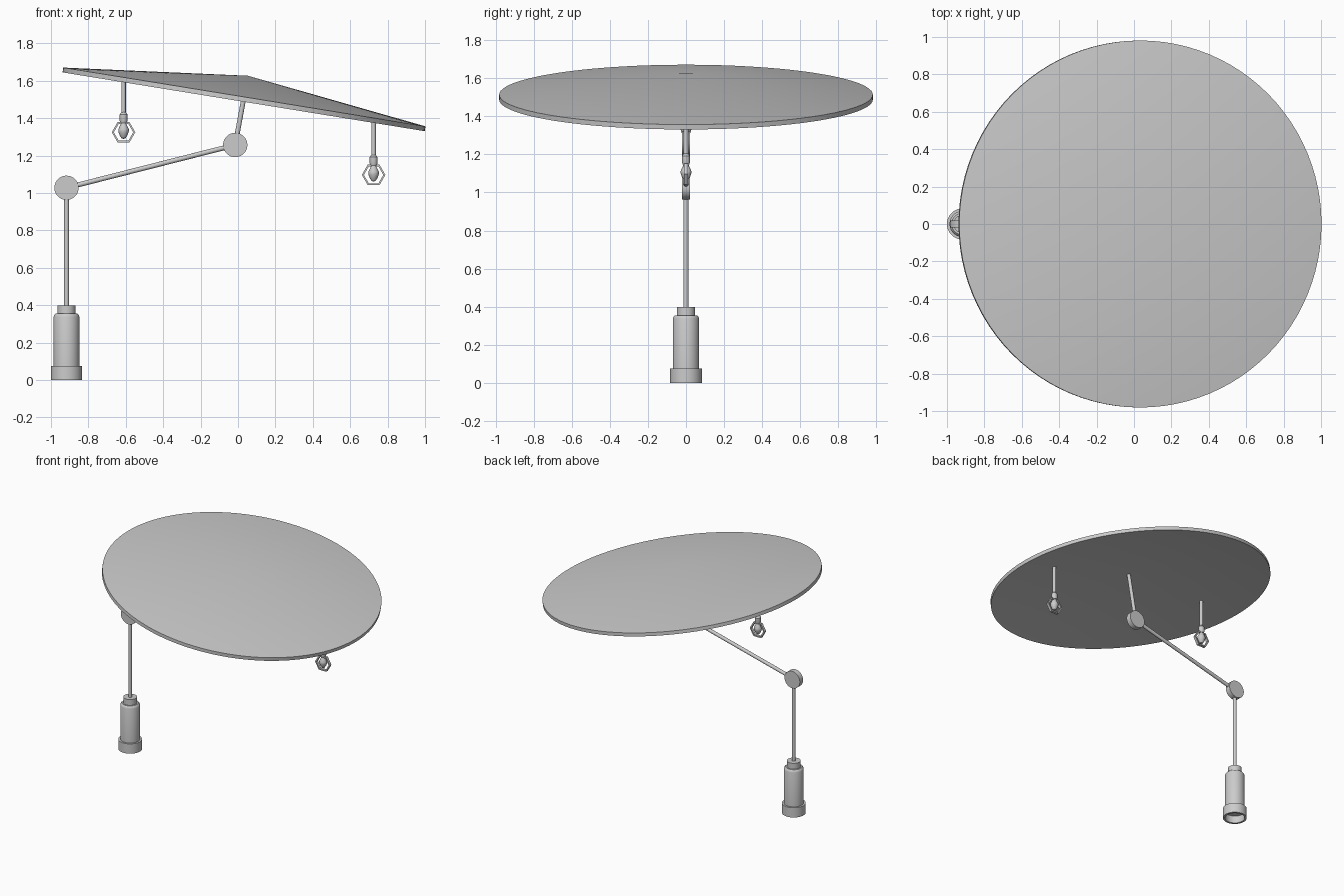
import bpy, bmesh, math
from mathutils import Vector, Matrix

if "Cube" in bpy.data.objects:
    bpy.data.objects.remove(bpy.data.objects["Cube"])

TILT = math.radians(9.22)
NORMAL = Vector((math.sin(TILT), 0, math.cos(TILT)))
RIM_CENTRE = Vector((0.03, 0, 1.488))
RADIUS, RISE, THICK = 0.981, 0.115, 0.026


def finish(name, bm, angle=35):
    bmesh.ops.remove_doubles(bm, verts=bm.verts, dist=1e-5)
    bmesh.ops.recalc_face_normals(bm, faces=bm.faces)
    mesh = bpy.data.meshes.new(name)
    bm.to_mesh(mesh)
    bm.free()
    ob = bpy.data.objects.new(name, mesh)
    bpy.context.collection.objects.link(ob)
    bpy.ops.object.select_all(action='DESELECT')
    ob.select_set(True)
    bpy.context.view_layer.objects.active = ob
    bpy.ops.object.shade_smooth_by_angle(angle=math.radians(angle))
    return ob


def lathe(name, profile, loc, sides=32, rot=None):
    """Revolve (radius, height) points about local z."""
    bm = bmesh.new()
    vs = [bm.verts.new((r, 0, z)) for r, z in profile]
    es = [bm.edges.new(p) for p in zip(vs, vs[1:])]
    bmesh.ops.spin(bm, geom=vs + es, cent=(0, 0, 0), axis=(0, 0, 1),
                   angle=2 * math.pi, steps=sides, use_merge=True)
    bmesh.ops.remove_doubles(bm, verts=bm.verts, dist=1e-5)
    bm.transform(Matrix.Translation(loc) @ (rot or Matrix()))
    return finish(name, bm)


def rod(name, a, b, r=0.013, sides=20):
    d = Vector(b) - Vector(a)
    rot = d.to_track_quat('Z', 'Y').to_matrix().to_4x4()
    return lathe(name, [(0, 0), (r, 0), (r, d.length), (0, d.length)], Vector(a), sides, rot)


# canopy: shallow tilted conical shell, hollow underneath
lathe("canopy", [(0, RISE), (RADIUS, 0), (RADIUS, THICK), (0, RISE + THICK)],
      RIM_CENTRE, 96, Matrix.Rotation(TILT, 4, 'Y'))

# weighted base with a recessed underside
lathe("base", [(0, 0.055), (0.068, 0.055), (0.068, 0), (0.083, 0), (0.083, 0.075),
               (0.069, 0.075), (0.069, 0.338), (0.066, 0.347), (0.058, 0.355),
               (0.048, 0.355), (0.048, 0.40), (0, 0.40)], Vector((-0.917, 0, 0)), 40)

# pole, boom, strut and pivots
elbow = Vector((-0.917, 0, 1.028))
pivot = Vector((-0.015, 0, 1.257))
rod("pole", (-0.917, 0, 0.395), elbow)
rod("boom", elbow, pivot)
rod("canopy_strut", pivot, RIM_CENTRE + NORMAL * (RISE + 0.01))
for name, p in (("lower_pivot", elbow), ("upper_pivot", pivot)):
    rod(name, p - Vector((0, 0.02, 0)), p + Vector((0, 0.02, 0)), 0.065, 40)


# hanging lamps: stem, socket, bulb and hexagonal guard
def lamp(side, x, z):
    s = (x - RIM_CENTRE.x) / math.cos(TILT)
    top = (RIM_CENTRE.z - (x - RIM_CENTRE.x) * math.tan(TILT)
           + RISE * (1 - abs(s) / RADIUS) + 0.012)
    c = Vector((x, 0, z))
    rod(side + "_lamp_stem", (x, 0, z + 0.09), (x, 0, top), 0.012)
    lathe(side + "_lamp_socket", [(0, 0.05), (0.017, 0.05), (0.021, 0.062), (0.021, 0.095),
                                  (0.012, 0.107), (0, 0.107)], c, 24)
    lathe(side + "_lamp_bulb", [(0, 0.052), (0.013, 0.05), (0.02, 0.033), (0.028, 0.016),
                                (0.028, 0.004), (0.021, -0.016), (0.011, -0.032),
                                (0, -0.036)], c, 24)
    bm = bmesh.new()
    rings = []
    for k in range(6):
        a = k * math.pi / 3
        rings.append([bm.verts.new((x + r * math.cos(a), y, z + r * math.sin(a)))
                      for r, y in ((0.063, -0.01), (0.063, 0.01), (0.052, 0.01), (0.052, -0.01))])
    for k in range(6):
        p, q = rings[k], rings[(k + 1) % 6]
        for j in range(4):
            bm.faces.new((p[j], q[j], q[(j + 1) % 4], p[(j + 1) % 4]))
    finish(side + "_lamp_guard", bm)


lamp("left", -0.612, 1.325)
lamp("right", 0.725, 1.097)
